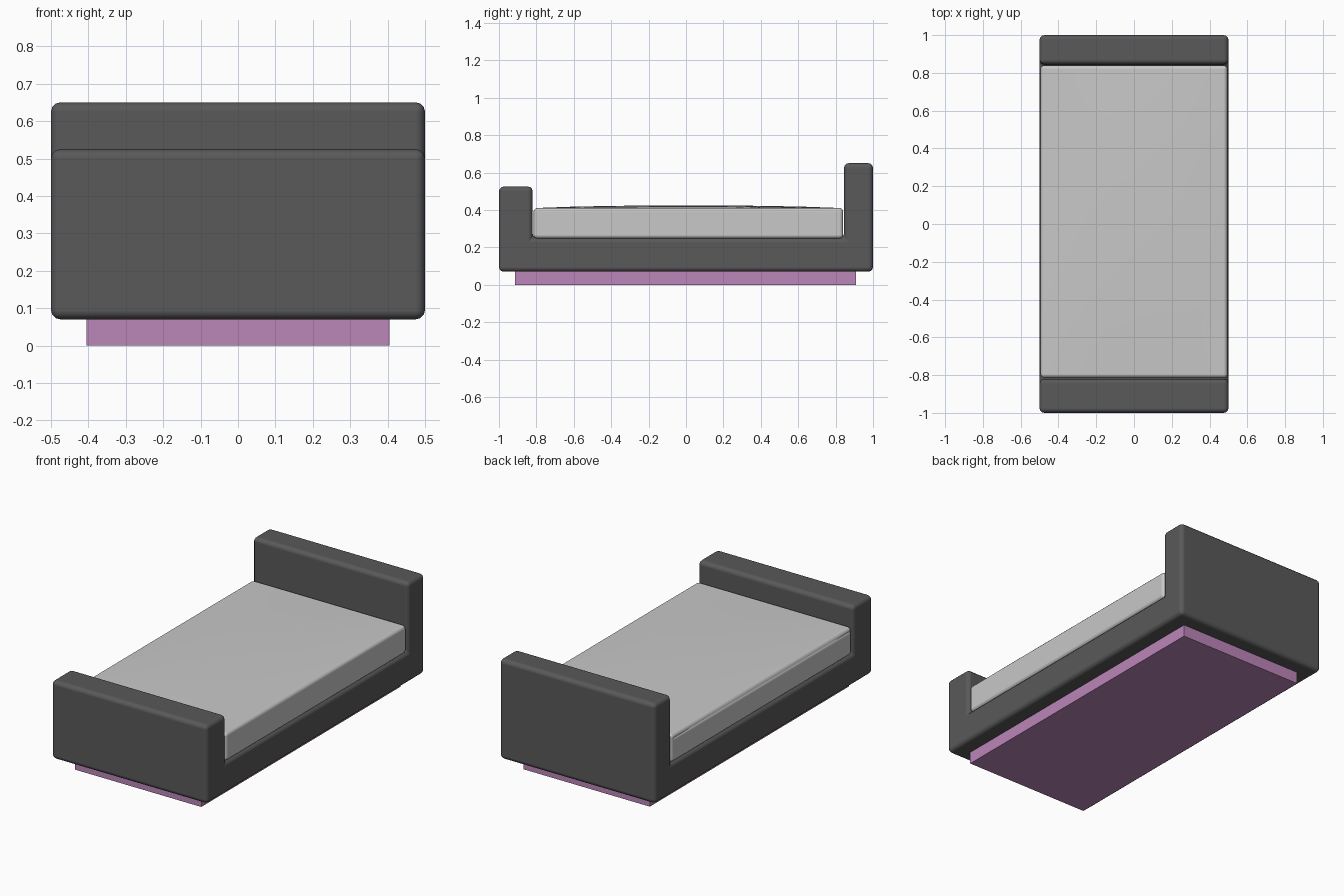
import bpy, bmesh, math

cube = bpy.data.objects.get("Cube")
if cube:
    bpy.data.objects.remove(cube, do_unlink=True)


def material(name, color):
    mat = bpy.data.materials.new(name)
    mat.use_nodes = True
    mat.diffuse_color = (*color, 1)
    mat.node_tree.nodes["Principled BSDF"].inputs["Base Color"].default_value = (*color, 1)
    return mat


def finish(bm, name, mat, bevel=0, segments=3):
    bmesh.ops.recalc_face_normals(bm, faces=bm.faces)
    mesh = bpy.data.meshes.new(name)
    bm.to_mesh(mesh)
    bm.free()
    obj = bpy.data.objects.new(name, mesh)
    bpy.context.collection.objects.link(obj)
    mesh.materials.append(mat)
    if bevel:
        mod = obj.modifiers.new("soft edges", "BEVEL")
        mod.width = bevel
        mod.segments = segments
        mod.limit_method = "ANGLE"
        mod.angle_limit = math.radians(40)
        mod.harden_normals = True
        mesh.shade_smooth()
    return obj


def box(low, high):
    bm = bmesh.new()
    bmesh.ops.create_cube(bm, size=1)
    for v in bm.verts:
        v.co = [(a + b) / 2 + c * (b - a) for a, b, c in zip(low, high, v.co)]
    return bm


charcoal = material("charcoal fabric", (0.10, 0.10, 0.10))
linen = material("pale grey linen", (0.58, 0.58, 0.58))
mauve = material("mauve base", (0.50, 0.24, 0.48))

# Upholstered frame: side profile with footboard, deck and headboard
profile = [(-1, 0.07), (1, 0.07), (1, 0.65), (0.845, 0.65),
           (0.845, 0.25), (-0.82, 0.25), (-0.82, 0.525), (-1, 0.525)]
bm = bmesh.new()
face = bm.faces.new([bm.verts.new((-0.5, y, z)) for y, z in profile])
side = bmesh.ops.extrude_face_region(bm, geom=[face])
bmesh.ops.translate(bm, vec=(1, 0, 0),
                    verts=[g for g in side["geom"] if isinstance(g, bmesh.types.BMVert)])
finish(bm, "bed_frame", charcoal, 0.025)

# Mattress with a gently domed top
half, front, back, base, top = 0.495, -0.815, 0.84, 0.247, 0.41
bm = box((-half, front, base), (half, back, top))
bmesh.ops.subdivide_edges(bm, edges=bm.edges[:], cuts=7, use_grid_fill=True)
middle = (front + back) / 2
for v in bm.verts:
    if v.co.z > top - 0.001:
        across = math.cos(v.co.x / half * math.pi / 2)
        along = math.cos((v.co.y - middle) / (back - middle) * math.pi / 2)
        v.co.z += 0.015 * max(0, across * along) ** 0.7
finish(bm, "mattress", linen, 0.022)

# Recessed plinth
finish(box((-0.405, -0.915, 0), (0.405, 0.91, 0.075)), "plinth", mauve)
